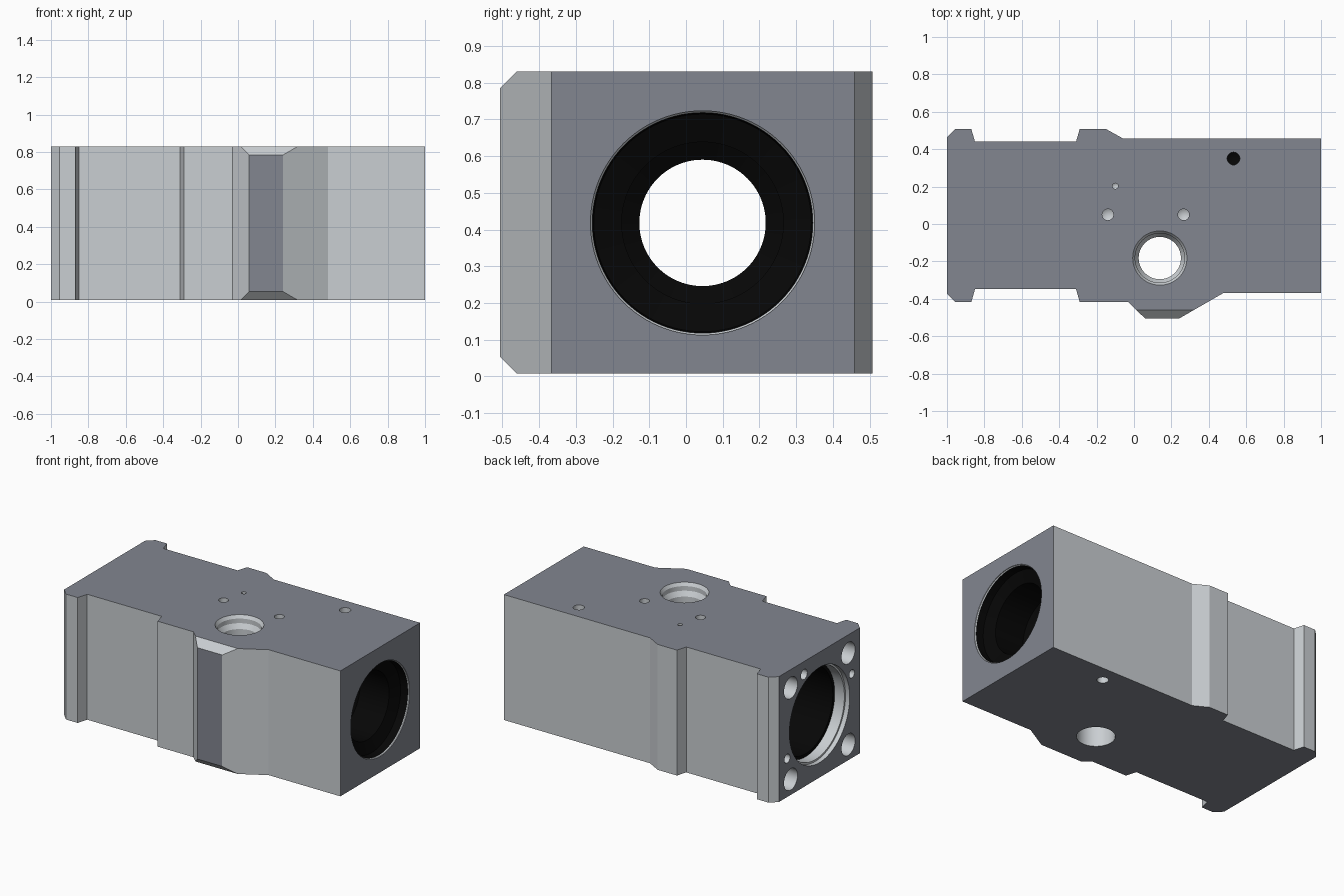
import bpy, bmesh, math
from mathutils import Vector

if "Cube" in bpy.data.objects:
    bpy.data.objects.remove(bpy.data.objects["Cube"])

Z0, Z1 = 0.008, 0.83
CY, CZ = 0.045, 0.418


def material(name, *rgb):
    mat = bpy.data.materials.new(name)
    mat.diffuse_color = (*rgb, 1)
    mat.use_nodes = True
    mat.node_tree.nodes["Principled BSDF"].inputs["Base Color"].default_value = mat.diffuse_color
    return mat


# Slots: 0 light cast walls and holes, 1 black bore, 2 slate machined faces
materials = [material("cast_grey", .59, .62, .645),
             material("bore_black", .002, .002, .002),
             material("machined_slate", .225, .24, .28)]


def make_object(name, bm):
    me = bpy.data.meshes.new(name)
    bm.to_mesh(me)
    bm.free()
    for mat in materials:
        me.materials.append(mat)
    ob = bpy.data.objects.new(name, me)
    bpy.context.collection.objects.link(ob)
    return ob


def lathe(name, origin, direction, profile, dark_segments=(), n=64):
    """Closed turned solid; profile = (radius, depth) pairs, first and last on the axis."""
    bm = bmesh.new()
    q = Vector(direction).to_track_quat('Z', 'Y')
    rings = []
    for r, d in profile:
        count = 1 if r == 0 else n
        rings.append([bm.verts.new(Vector(origin) + q @ Vector((
            r * math.cos(math.tau * i / n), r * math.sin(math.tau * i / n), d)))
            for i in range(count)])
    for s, (a, b) in enumerate(zip(rings, rings[1:])):
        for i in range(n):
            j = (i + 1) % n
            if len(a) == 1:
                f = [a[0], b[i], b[j]]
            elif len(b) == 1:
                f = [a[i], a[j], b[0]]
            else:
                f = [a[i], a[j], b[j], b[i]]
            bm.faces.new(f).material_index = 1 if s in dark_segments else 0
    bmesh.ops.recalc_face_normals(bm, faces=bm.faces[:])
    return make_object(name, bm)


def drill(cutter):
    mod = body.modifiers.new("cut", 'BOOLEAN')
    mod.operation = 'DIFFERENCE'
    mod.solver = 'EXACT'
    mod.object = cutter
    bpy.context.view_layer.objects.active = body
    bpy.ops.object.modifier_apply(modifier=mod.name)
    bpy.data.objects.remove(cutter, do_unlink=True)


def blind_hole(origin, direction, r, depth, dark_floor=False):
    prof = [(0, -0.05), (r, -0.05), (r, depth), (0, depth + r * 0.6)]
    drill(lathe("hole_cutter", origin, direction, prof, (2,) if dark_floor else (), 32))


# Housing body: plan outline extruded upward
outline = [(-1, .465), (-.955, .508), (-.87, .508), (-.85, .44), (-.31, .44), (-.29, .508),
           (-.15, .508), (-.06, .458), (1, .458), (1, -.368), (.48, -.368), (.24, -.506),
           (.06, -.506), (-.03, -.418), (-.29, -.418), (-.31, -.348), (-.85, -.348),
           (-.87, -.418), (-.955, -.418), (-1, -.372)]
bm = bmesh.new()
face = bm.faces.new([bm.verts.new((x, y, Z0)) for x, y in outline])
ext = bmesh.ops.extrude_face_region(bm, geom=[face])
bmesh.ops.translate(bm, vec=(0, 0, Z1 - Z0),
                    verts=[v for v in ext["geom"] if isinstance(v, bmesh.types.BMVert)])

# Chamfers on the top and bottom of the front boss
for z, nz in ((Z1, 1), (Z0, -1)):
    bmesh.ops.bisect_plane(bm, geom=bm.verts[:] + bm.edges[:] + bm.faces[:],
                           plane_co=(0, -.46, z), plane_no=(0, -1, nz), clear_outer=True)
    bmesh.ops.holes_fill(bm, edges=[e for e in bm.edges if e.is_boundary])
bmesh.ops.recalc_face_normals(bm, faces=bm.faces[:])

# Machined faces: top, bottom, both ends and the boss pad; the rest stays cast
for f in bm.faces:
    f.normal_update()
    flat_end = abs(f.normal.z) > .99 or abs(f.normal.x) > .99
    pad = f.normal.y < -.99 and f.calc_center_median().y < -.5
    f.material_index = 2 if flat_end or pad else 0
body = make_object("valve_housing", bm)

# Stepped main bore running the full length
bore = [(0, -.1), (.305, -.1), (.305, .004), (.300, .01), (.296, .06), (.22, .09), (.22, .3),
        (.172, .33), (.172, 1.3), (.28, 1.32), (.28, 1.9), (.30, 1.9), (.30, 1.97),
        (.312, 1.97), (.312, 2.1), (0, 2.1)]
drill(lathe("bore_cutter", (1, CY, CZ), (-1, 0, 0), bore, range(3, 11), 96))

# Vertical port with stepped mouth
port = [(0, -.1), (.145, -.1), (.145, 0), (.132, .02), (.132, .05), (.113, .08),
        (.113, 1), (0, 1)]
drill(lathe("port_cutter", (.138, -.182, Z1), (0, 0, -1), port))

# Small holes on the top
for x, y, r in ((-.14, .05, .03), (.265, .05, .03), (-.10, .203, .015)):
    blind_hole((x, y, Z1), (0, 0, -1), r, .1)

# Back side hole, drilled from both top and bottom
blind_hole((.532, .35, Z1), (0, 0, -1), .034, .18, True)
blind_hole((.532, .35, Z0), (0, 0, 1), .034, .18)

# Corner bolt holes and dowel holes in the left end
for sy in (-1, 1):
    for sz in (-1, 1):
        blind_hole((-1, CY + .298 * sy, CZ - .008 + .3 * sz), (1, 0, 0), .07, .25)
for y, z, r in ((.205, .745, .033), (.38, .26, .029), (-.29, .56, .027)):
    blind_hole((-1, y, z), (1, 0, 0), r, .1)

bpy.ops.object.select_all(action='DESELECT')
body.select_set(True)
bpy.context.view_layer.objects.active = body
bpy.ops.object.shade_smooth_by_angle(angle=math.radians(25))
